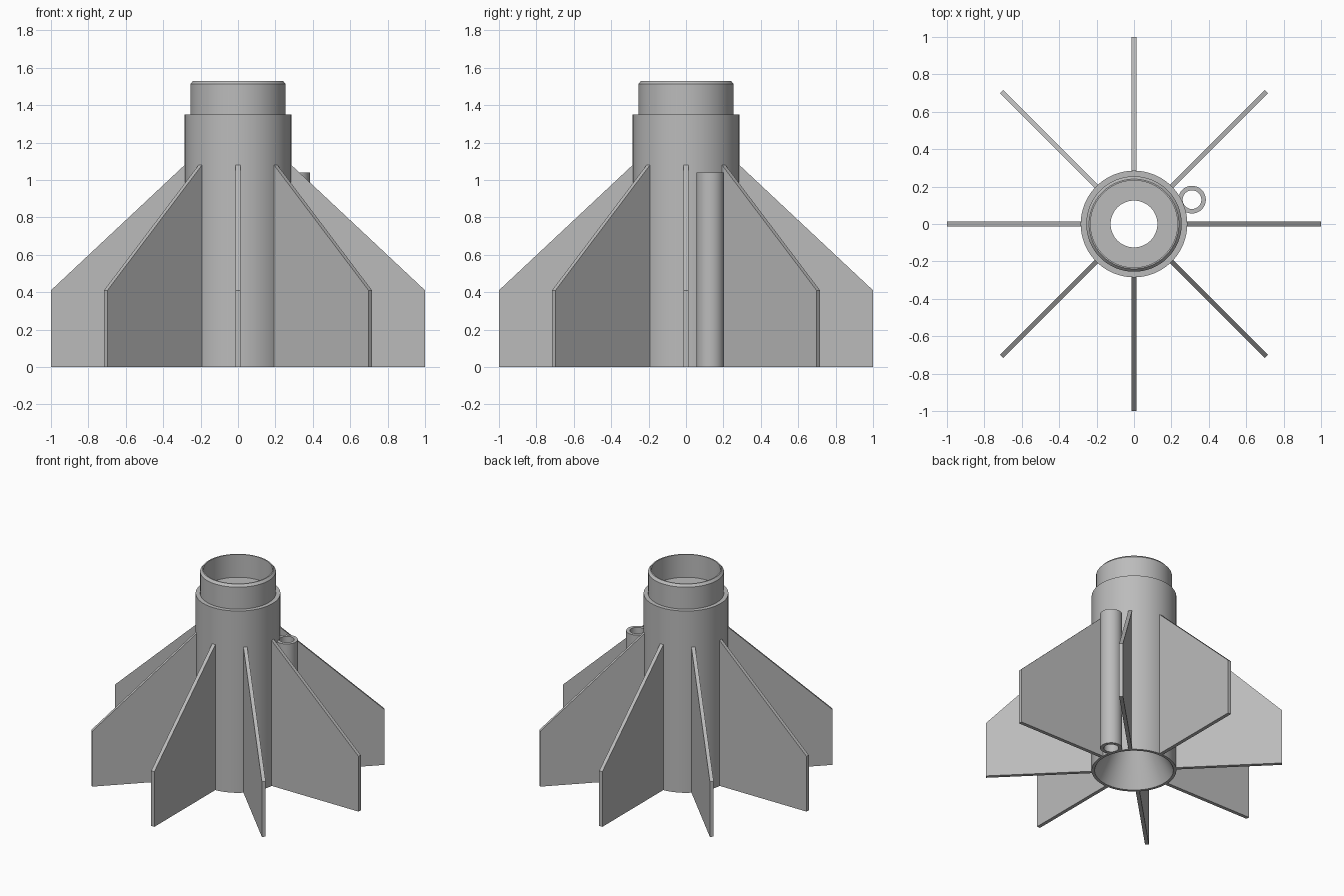
import bpy, bmesh, math

cube = bpy.data.objects.get("Cube")
if cube:
    bpy.data.objects.remove(cube, do_unlink=True)

grey = bpy.data.materials.new("plain grey")
grey.use_nodes = True
grey.diffuse_color = (0.5, 0.5, 0.5, 1)
grey.node_tree.nodes["Principled BSDF"].inputs["Base Color"].default_value = (0.5, 0.5, 0.5, 1)


def finish(name, bm, smooth=False):
    bmesh.ops.recalc_face_normals(bm, faces=bm.faces)
    mesh = bpy.data.meshes.new(name)
    bm.to_mesh(mesh)
    bm.free()
    mesh.materials.append(grey)
    obj = bpy.data.objects.new(name, mesh)
    bpy.context.collection.objects.link(obj)
    if smooth:
        bpy.ops.object.select_all(action="DESELECT")
        obj.select_set(True)
        bpy.context.view_layer.objects.active = obj
        bpy.ops.object.shade_smooth_by_angle(angle=math.radians(25))
    return obj


def lathe(name, profile, segments):
    """Revolve a closed (radius, height) loop around z."""
    bm = bmesh.new()
    rings = []
    for i in range(segments):
        a = math.tau * i / segments
        rings.append([bm.verts.new((r * math.cos(a), r * math.sin(a), z)) for r, z in profile])
    n = len(profile)
    for i, ring in enumerate(rings):
        nxt = rings[(i + 1) % segments]
        for j in range(n):
            k = (j + 1) % n
            bm.faces.new((ring[j], nxt[j], nxt[k], ring[k]))
    return finish(name, bm, smooth=True)


# Body with stepped coupler socket, central bore and flared nozzle
lathe("body_tube", [
    (0.265, 0), (0.285, 0), (0.285, 1.35), (0.255, 1.35), (0.255, 1.513),
    (0.24, 1.53), (0.232, 1.53), (0.232, 1.36), (0.125, 1.36), (0.125, 0.27),
], 96)

# Side guide tube
guide = lathe("guide_tube", [(0.05, 0), (0.074, 0), (0.074, 1.04), (0.05, 1.04)], 48)
guide.location = (0.31, 0.13, 0)

# Eight radial fins
FIN = [(0.275, 0), (1.0, 0), (1.0, 0.41), (0.285, 1.08), (0.275, 1.08)]
HALF = 0.013
for i in range(8):
    bm = bmesh.new()
    face = bm.faces.new([bm.verts.new((r, -HALF, z)) for r, z in FIN])
    out = bmesh.ops.extrude_face_region(bm, geom=[face])
    moved = [v for v in out["geom"] if isinstance(v, bmesh.types.BMVert)]
    bmesh.ops.translate(bm, verts=moved, vec=(0, 2 * HALF, 0))
    fin = finish(f"fin_{i + 1}", bm)
    fin.rotation_euler.z = math.tau * i / 8
